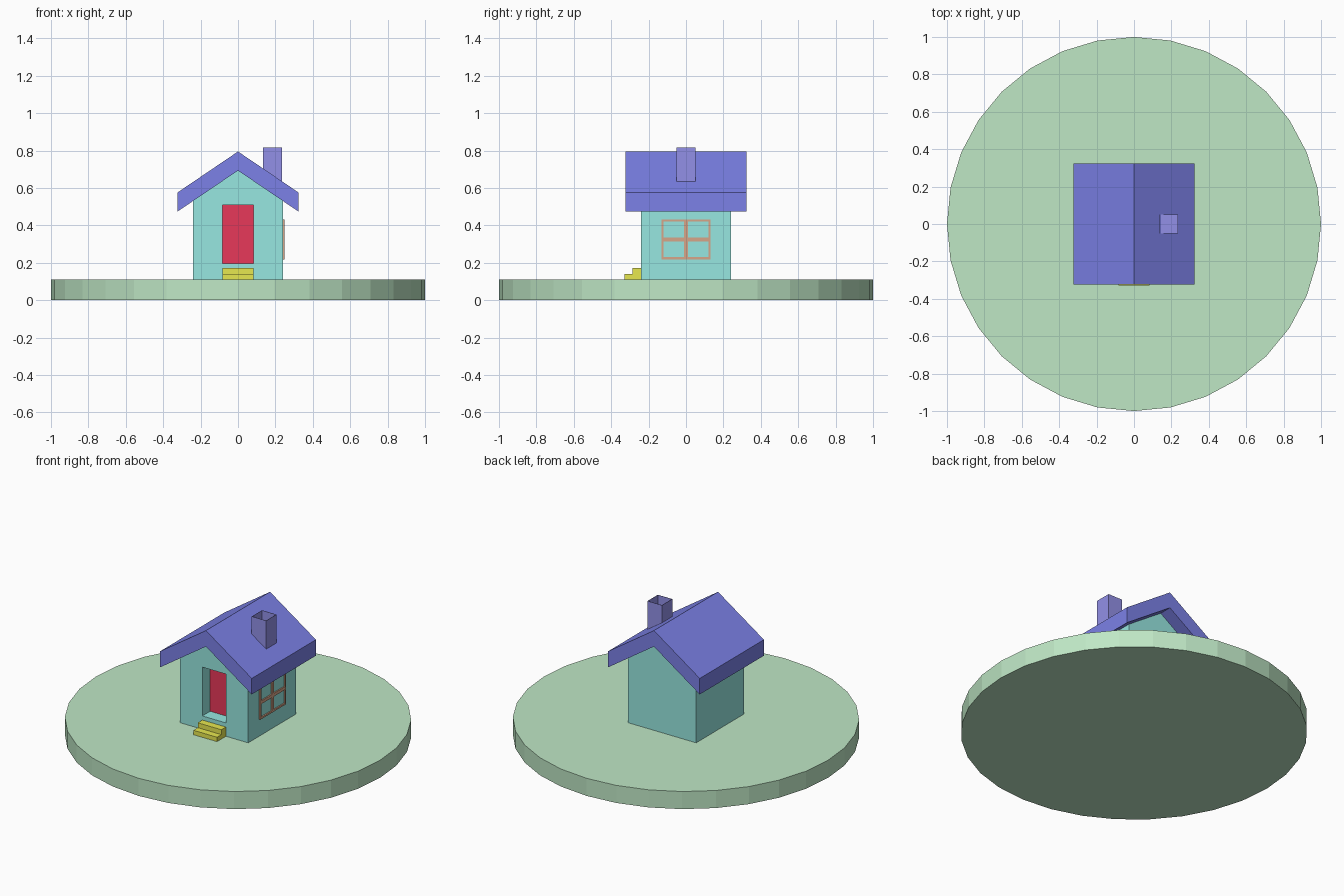
import bpy, bmesh

if "Cube" in bpy.data.objects:
    bpy.data.objects.remove(bpy.data.objects["Cube"])

GROUND = 0.112
SLOPE = 0.677


def material(name, rgb):
    m = bpy.data.materials.new(name)
    m.diffuse_color = (*rgb, 1)
    m.use_nodes = True
    m.node_tree.nodes["Principled BSDF"].inputs["Base Color"].default_value = m.diffuse_color
    return m


GREEN = material("grass", (0.52, 0.80, 0.56))
TEAL = material("wall_teal", (0.31, 0.80, 0.75))
BLUE = material("roof_blue", (0.20, 0.22, 0.80))
VIOLET = material("chimney_violet", (0.29, 0.28, 0.80))
RED = material("door_red", (0.80, 0.04, 0.10))
YELLOW = material("step_yellow", (0.80, 0.80, 0.08))
BROWN = material("frame_brown", (0.68, 0.38, 0.25))


def finish(bm, name, mat):
    bmesh.ops.recalc_face_normals(bm, faces=bm.faces)
    mesh = bpy.data.meshes.new(name)
    bm.to_mesh(mesh)
    bm.free()
    if mat:
        mesh.materials.append(mat)
    ob = bpy.data.objects.new(name, mesh)
    bpy.context.collection.objects.link(ob)
    return ob


def add_box(bm, lo, hi):
    verts = bmesh.ops.create_cube(bm, size=1)["verts"]
    for v in verts:
        v.co = [(l + h) / 2 + c * (h - l) for l, h, c in zip(lo, hi, v.co)]


def boxes(name, mat, spans):
    bm = bmesh.new()
    for lo, hi in spans:
        add_box(bm, lo, hi)
    return finish(bm, name, mat)


def prism(name, mat, profile, axis, a, b):
    """Extrude a 2D profile along x (profile is y,z) or y (profile is x,z)."""
    bm = bmesh.new()
    place = (lambda p: (a, *p)) if axis == "x" else (lambda p: (p[0], a, p[1]))
    face = bm.faces.new([bm.verts.new(place(p)) for p in profile])
    new = bmesh.ops.extrude_face_region(bm, geom=[face])["geom"]
    shift = (b - a, 0, 0) if axis == "x" else (0, b - a, 0)
    bmesh.ops.translate(bm, vec=shift, verts=[g for g in new if isinstance(g, bmesh.types.BMVert)])
    return finish(bm, name, mat)


# Round ground plate
bpy.ops.mesh.primitive_cylinder_add(vertices=32, radius=1, depth=GROUND, location=(0, 0, GROUND / 2))
ground = bpy.context.object
ground.name = "ground_plate"
ground.data.materials.append(GREEN)

# Gabled walls with a recessed doorway
W, APEX = 0.24, 0.693
shoulder = APEX - W * SLOPE
walls = prism("walls", TEAL, [(-W, GROUND), (W, GROUND), (W, shoulder), (0, APEX), (-W, shoulder)], "y", -W, W)
cutter = boxes("doorway_cutter", TEAL, [((-0.083, -0.4, 0.197), (0.083, -0.16, 0.508))])
cutter.hide_render = True
cutter.hide_viewport = True
cut = walls.modifiers.new("doorway", "BOOLEAN")
cut.operation = "DIFFERENCE"
cut.solver = "EXACT"
cut.object = cutter

# Door at the back of the recess
boxes("door", RED, [((-0.083, -0.162, 0.197), (0.083, -0.15, 0.508))])

# Roof: a thick chevron
E, TOP = 0.323, 0.795
prism("roof", BLUE, [(-E, APEX - E * SLOPE), (0, APEX), (E, APEX - E * SLOPE),
                     (E, TOP - E * SLOPE), (0, TOP), (-E, TOP - E * SLOPE)], "y", -E, E)

# Chimney with a hollow top
bm = bmesh.new()
add_box(bm, (0.133, -0.052, 0.60), (0.235, 0.052, 0.817))
bm.normal_update()
top = max(bm.faces, key=lambda f: f.calc_center_median().z)
bmesh.ops.inset_region(bm, faces=[top], thickness=0.003)
well = bmesh.ops.extrude_face_region(bm, geom=[top])["geom"]
bmesh.ops.translate(bm, vec=(0, 0, 0.697 - 0.817), verts=[g for g in well if isinstance(g, bmesh.types.BMVert)])
if top.is_valid:
    bmesh.ops.delete(bm, geom=[top], context="FACES_ONLY")
finish(bm, "chimney", VIOLET)

# Two front steps
prism("front_steps", YELLOW, [(-W, GROUND), (-0.33, GROUND), (-0.33, 0.14), (-0.286, 0.14),
                              (-0.286, 0.171), (-W, 0.171)], "x", -0.083, 0.083)

# Window frame on the right wall: border plus cross bars
Y, Z0, Z1, T, B = 0.131, 0.219, 0.431, 0.011, 0.01
mid = (Z0 + Z1) / 2
X0, X1 = 0.235, 0.248
rails = [(-Y, Y, Z0, Z0 + T), (-Y, Y, Z1 - T, Z1), (-Y, -Y + T, Z0 + T, Z1 - T), (Y - T, Y, Z0 + T, Z1 - T),
         (-B, B, Z0 + T, Z1 - T), (-Y + T, -B, mid - B, mid + B), (B, Y - T, mid - B, mid + B)]
boxes("window_frame", BROWN, [((X0, a, c), (X1, b, d)) for a, b, c, d in rails])
